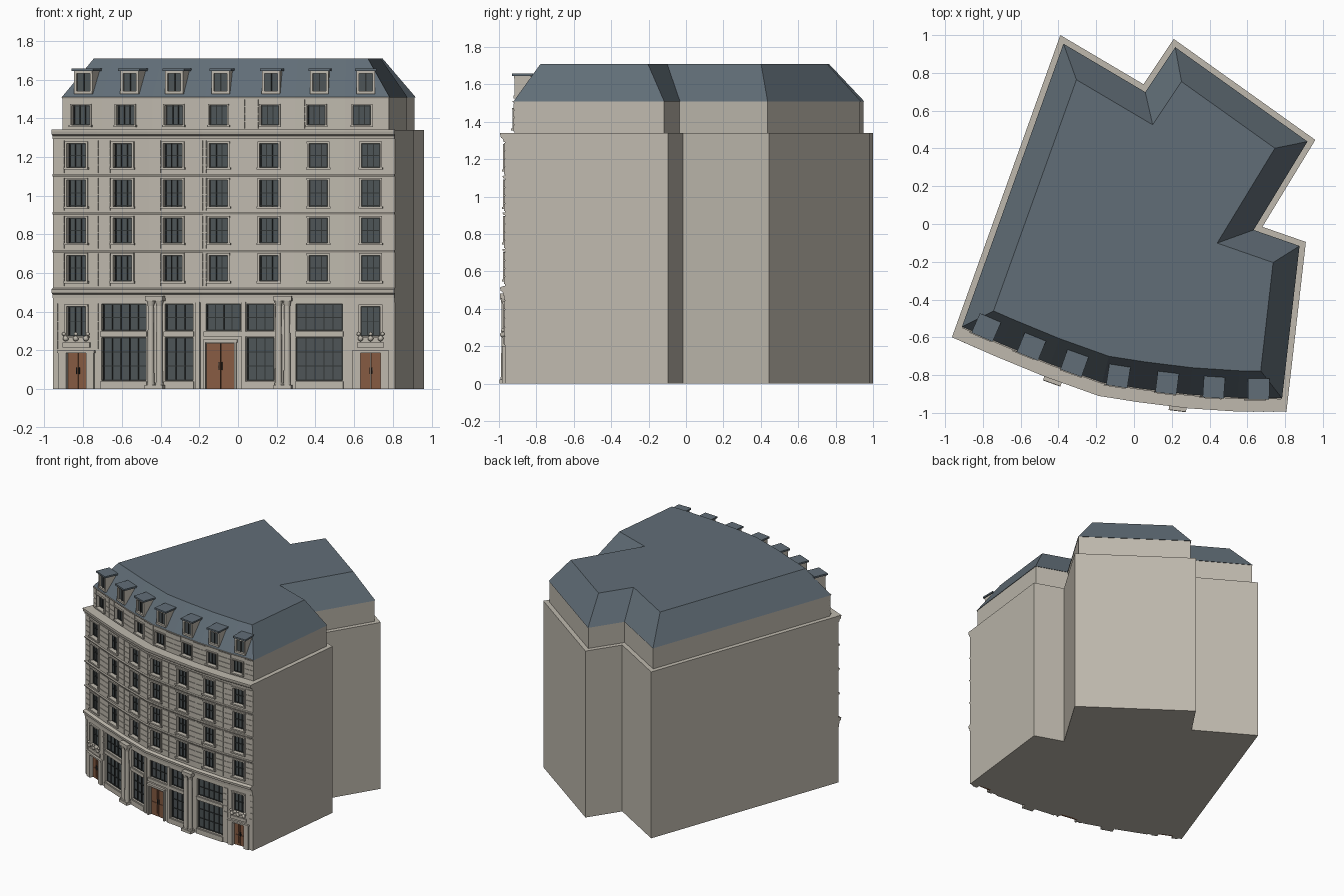
import bpy, bmesh, math
from mathutils import Vector, Matrix

if "Cube" in bpy.data.objects:
    bpy.data.objects.remove(bpy.data.objects["Cube"])

# Footprint, counter-clockwise; the first seven edges are the bowed street front
FOOT = [(-.955, -.575), (-.72, -.678), (-.46, -.785), (-.18, -.885), (.03, -.918),
        (.29, -.95), (.55, -.967), (.81, -.968), (.91, -.095), (.68, -.015),
        (.96, .445), (.21, .98), (.05, .74), (-.39, 1.0)]
NF = 7


def material(name, c):
    m = bpy.data.materials.new(name)
    m.diffuse_color = (*c, 1)
    m.use_nodes = True
    m.node_tree.nodes["Principled BSDF"].inputs["Base Color"].default_value = m.diffuse_color
    return m


STONE = material("stone", (.52, .485, .42))
SLATE = material("slate", (.12, .155, .185))
GLASS = material("glass", (.075, .09, .095))
FRAME = material("dark_frame", (.03, .035, .035))
WOOD = material("wood", (.24, .105, .055))
parts = {}


def part(name, mat):
    if name not in parts:
        parts[name] = (bmesh.new(), mat)
    return parts[name][0]


def offset(front, side):
    """Footprint moved outward by separate amounts on the front and other edges."""
    n, lines = len(FOOT), []
    for i in range(n):
        a, b = Vector(FOOT[i]), Vector(FOOT[(i + 1) % n])
        t = (b - a).normalized()
        nor = Vector((t.y, -t.x))
        lines.append((nor, nor.dot(a) + (front if i < NF else side)))
    out = []
    for i in range(n):
        (p, c), (q, d) = lines[i - 1], lines[i]
        det = p.x * q.y - p.y * q.x
        out.append(Vector(((c * q.y - d * p.y) / det, (p.x * d - q.x * c) / det)))
    return out


def loft(name, mat, rings):
    """Closed solid through a list of equal-length rings."""
    bm = part(name, mat)
    vs = [[bm.verts.new(p) for p in r] for r in rings]
    n = len(vs[0])
    for r, s in zip(vs, vs[1:]):
        for i in range(n):
            j = (i + 1) % n
            bm.faces.new((r[i], r[j], s[j], s[i]))
    bm.faces.new(vs[0][::-1])
    bm.faces.new(vs[-1])


def prism(name, mat, lo, z0, hi, z1):
    loft(name, mat, [[(*p, z0) for p in lo], [(*p, z1) for p in hi]])


MAIN, BACK = offset(0, 0), offset(-.05, -.035)


def point(poly, xm, x, d):
    """Point at world x on the front facet that holds xm, pushed out by d."""
    i = next((k for k in range(NF) if xm < poly[k + 1].x), NF - 1)
    a, b = poly[i], poly[i + 1]
    t = (b - a).normalized()
    return a + t * ((x - a.x) / t.x) + Vector((t.y, -t.x)) * d


def box(name, mat, xa, xb, d0, d1, z0, z1, poly=MAIN):
    m = (xa + xb) / 2
    q = [point(poly, m, x, d) for x, d in ((xa, d0), (xb, d0), (xb, d1), (xa, d1))]
    prism(name, mat, q, z0, q, z1)


def course(name, prof, back=False):
    """Moulding swept along the street front; profile is (depth, z)."""
    base = -.05 if back else 0
    side = -.035 if back else 0
    cols = [(offset(base + d, side)[:NF + 1], z) for d, z in prof]
    loft(name, STONE, [[(*c[i], z) for c, z in cols] for i in range(NF + 1)])


def glazing(xa, xb, z0, z1, nv, nh, cut, poly=MAIN):
    """Recessed opening with pane and glazing bars."""
    box(cut, None, xa, xb, -.03, .03, z0, z1, poly)
    box("window_glass", GLASS, xa, xb, -.036, -.022, z0, z1, poly)
    for k in range(nv + 2):
        x = xa + .003 + (xb - xa - .006) * k / (nv + 1)
        box("glazing_bars", FRAME, x - .0025, x + .0025, -.024, -.015, z0, z1, poly)
    for k in range(nh + 2):
        z = z0 + .003 + (z1 - z0 - .006) * k / (nh + 1)
        box("glazing_bars", FRAME, xa, xb, -.024, -.016, z - .0025, z + .0025, poly)


def surround(x, w, z0, z1, poly=MAIN, t=.011):
    n = "window_surrounds"
    for s in (-1, 1):
        a, b = sorted((x + s * w, x + s * (w + t)))
        box(n, STONE, a, b, -.004, .010, z0, z1, poly)
    box(n, STONE, x - w - t, x + w + t, -.004, .012, z1, z1 + t, poly)
    box(n, STONE, x - w - t - .004, x + w + t + .004, -.004, .017, z0 - .011, z0, poly)


def ashlar(i, x, w, z0, z1, n, poly=MAIN):
    """Raised stone courses on both sides of a window."""
    h = (z1 - z0) / n
    for k in range(n):
        for a, b in ((poly[i].x + .002, x - w), (x + w, poly[i + 1].x - .002)):
            box("ashlar_courses", STONE, a, b, -.003, .004, z0 + k * h + .002, z0 + (k + 1) * h - .002, poly)


def door(xa, xb, z1):
    box("cut_main", None, xa, xb, -.03, .03, -.02, z1)
    m = (xa + xb) / 2
    for a, b in ((xa, m - .001), (m + .001, xb)):
        box("doors", WOOD, a, b, -.036, -.018, 0, z1)
        for p, q in ((.1, .45), (.52, .92)):
            box("doors", WOOD, a + .01, b - .01, -.02, -.014, z1 * p, z1 * q)
    for s in (-1, 1):
        box("door_handles", FRAME, m + s * .007 - .002, m + s * .007 + .002, -.02, -.009, z1 * .42, z1 * .6)


# Main block, set-back attic storey and mansard roof
prism("main_block", STONE, MAIN, 0, MAIN, 1.34)
prism("attic_storey", STONE, BACK, 1.33, BACK, 1.512)
eave, top = offset(-.045, -.031), offset(-.19, -.16)
prism("mansard_roof", SLATE, eave, 1.508, top, 1.71)

# Upper floors: windows, stone courses
WX = [-.833, -.595, -.335, -.10, .16, .415, .685]
for z0, z1, base in ((.558, .692, .53), (.755, .885, .724), (.945, 1.08, .92), (1.145, 1.27, 1.116)):
    for i, x in enumerate(WX):
        glazing(x - .048, x + .048, z0, z1, 2, 1, "cut_main")
        surround(x, .048, z0, z1)
        ashlar(i, x, .064, base, base + .172, 4)

# Attic windows and dormers
AX = [-.81, -.58, -.33, -.10, .165, .405, .64]
DX = [-.80, -.56, -.33, -.09, .17, .42, .66]
for i, (x, dx) in enumerate(zip(AX, DX)):
    glazing(x - .046, x + .046, 1.365, 1.465, 2, 0, "cut_attic", BACK)
    surround(x, .046, 1.365, 1.465, BACK, .008)
    ashlar(i, x, .06, 1.345, 1.5, 4, BACK)
    for s in (-1, 1):
        a, b = sorted((dx + s * .034, dx + s * .047))
        box("dormer_fronts", STONE, a, b, -.09, .0, 1.53, 1.645, BACK)
    box("dormer_fronts", STONE, dx - .047, dx + .047, -.03, .004, 1.525, 1.54, BACK)
    box("dormer_fronts", STONE, dx - .047, dx + .047, -.09, .002, 1.632, 1.646, BACK)
    box("dormer_glass", GLASS, dx - .034, dx + .034, -.09, -.012, 1.54, 1.634, BACK)
    box("dormer_bars", FRAME, dx - .003, dx + .003, -.014, -.006, 1.54, 1.634, BACK)
    box("dormer_roofs", SLATE, dx - .056, dx + .056, -.1, .012, 1.645, 1.658, BACK)

# Cornices and string courses
course("street_cornice", [(-.01, .472), (.010, .472), (.012, .49), (.024, .497), (.026, .515), (.006, .522), (-.01, .522)])
course("upper_cornice", [(-.01, 1.292), (.008, 1.292), (.010, 1.308), (.022, 1.316), (.026, 1.332), (.026, 1.341), (-.02, 1.341)])
for z in (.712, .908, 1.104):
    course("string_courses", [(-.01, z - .006), (.008, z - .006), (.013, z + .003), (.013, z + .007), (-.01, z + .009)])
course("frieze", [(-.01, .447), (.005, .447), (.005, .474), (-.01, .474)])
course("attic_eave", [(-.01, 1.502), (.007, 1.502), (.010, 1.511), (-.01, 1.511)], True)

# End bays: doorway, plain panel, window with scrolled ornament
for i, x in ((0, -.833), (6, .685)):
    door(x - .052, x + .052, .188)
    for a, b in ((x - .092, x - .052), (x + .052, x + .092)):
        box("door_surrounds", STONE, a, b, -.004, .012, 0, .188)
    box("door_surrounds", STONE, x - .096, x + .096, -.004, .017, .188, .2)
    box("name_panels", STONE, x - .07, x + .07, -.004, .010, .215, .24)
    glazing(x - .05, x + .05, .275, .427, 2, 1, "cut_main")
    surround(x, .05, .275, .427)
    ashlar(i, x, .098, .205, .445, 5)
    for s in (-1, 0, 1):
        for r, dz, du in ((.015, .262, .052), (.010, .285, .062)):
            p = point(MAIN, x, x + s * du, .012)
            bmesh.ops.create_icosphere(part("scroll_ornaments", STONE), subdivisions=2, radius=r,
                                       matrix=Matrix.Translation((*p, dz)))

# Shopfront glazing in two tiers
for a, b, n in ((-.705, -.475, 4), (-.378, -.232, 2), (.045, .185, 2), (.3, .54, 4)):
    glazing(a, b, .045, .268, n, 2, "cut_main")
    glazing(a, b, .302, .44, n, 1, "cut_main")
    box("transom_bands", STONE, a - .004, b + .004, -.004, .008, .272, .298)
    box("shop_plinths", STONE, a - .004, b + .004, -.004, .008, 0, .04)
glazing(-.165, .012, .302, .44, 3, 1, "cut_main")

# Central entrance
door(-.165, -.02, .235)
for a, b in ((-.178, -.166), (-.019, -.007)):
    box("entrance_surround", STONE, a, b, -.004, .014, 0, .24)
box("entrance_surround", STONE, -.178, -.002, -.004, .02, .24, .256)
box("entrance_surround", STONE, -.178, .028, -.004, .010, .272, .298)
for x in (-.206, .03):
    box("slim_pilasters", STONE, x - .011, x + .011, -.006, .01, 0, .45)

# Paired columns with bases and capitals
for xc in (-.42, .235):
    box("column_blocks", STONE, xc - .046, xc + .046, -.004, .048, 0, .022)
    box("column_blocks", STONE, xc - .046, xc + .046, -.004, .046, .455, .482)
    for s in (-1, 1):
        p = point(MAIN, xc, xc + s * .022, .025)
        for r0, r1, z0, z1 in ((.021, .021, .02, .035), (.018, .015, .035, .43), (.016, .022, .43, .457)):
            bmesh.ops.create_cone(part("columns", STONE), cap_ends=True, segments=20, radius1=r0, radius2=r1,
                                  depth=z1 - z0, matrix=Matrix.Translation((*p, (z0 + z1) / 2)))

# Turn the gathered parts into objects
objs = {}
for name, (bm, mat) in parts.items():
    bmesh.ops.recalc_face_normals(bm, faces=bm.faces)
    me = bpy.data.meshes.new(name)
    bm.to_mesh(me)
    bm.free()
    if mat:
        me.materials.append(mat)
    objs[name] = bpy.data.objects.new(name, me)
    bpy.context.collection.objects.link(objs[name])

# Cut the openings
for wall, cutter in (("main_block", "cut_main"), ("attic_storey", "cut_attic")):
    c = objs[cutter]
    c.hide_render = True
    mod = objs[wall].modifiers.new("openings", 'BOOLEAN')
    mod.operation, mod.solver, mod.object = 'DIFFERENCE', 'EXACT', c
    bpy.context.view_layer.objects.active = objs[wall]
    bpy.ops.object.modifier_apply(modifier=mod.name)
    bpy.data.objects.remove(c)

# Smooth the round parts
bpy.ops.object.select_all(action='DESELECT')
for n in ("columns", "scroll_ornaments"):
    objs[n].select_set(True)
    bpy.context.view_layer.objects.active = objs[n]
bpy.ops.object.shade_smooth_by_angle(angle=math.radians(40))
